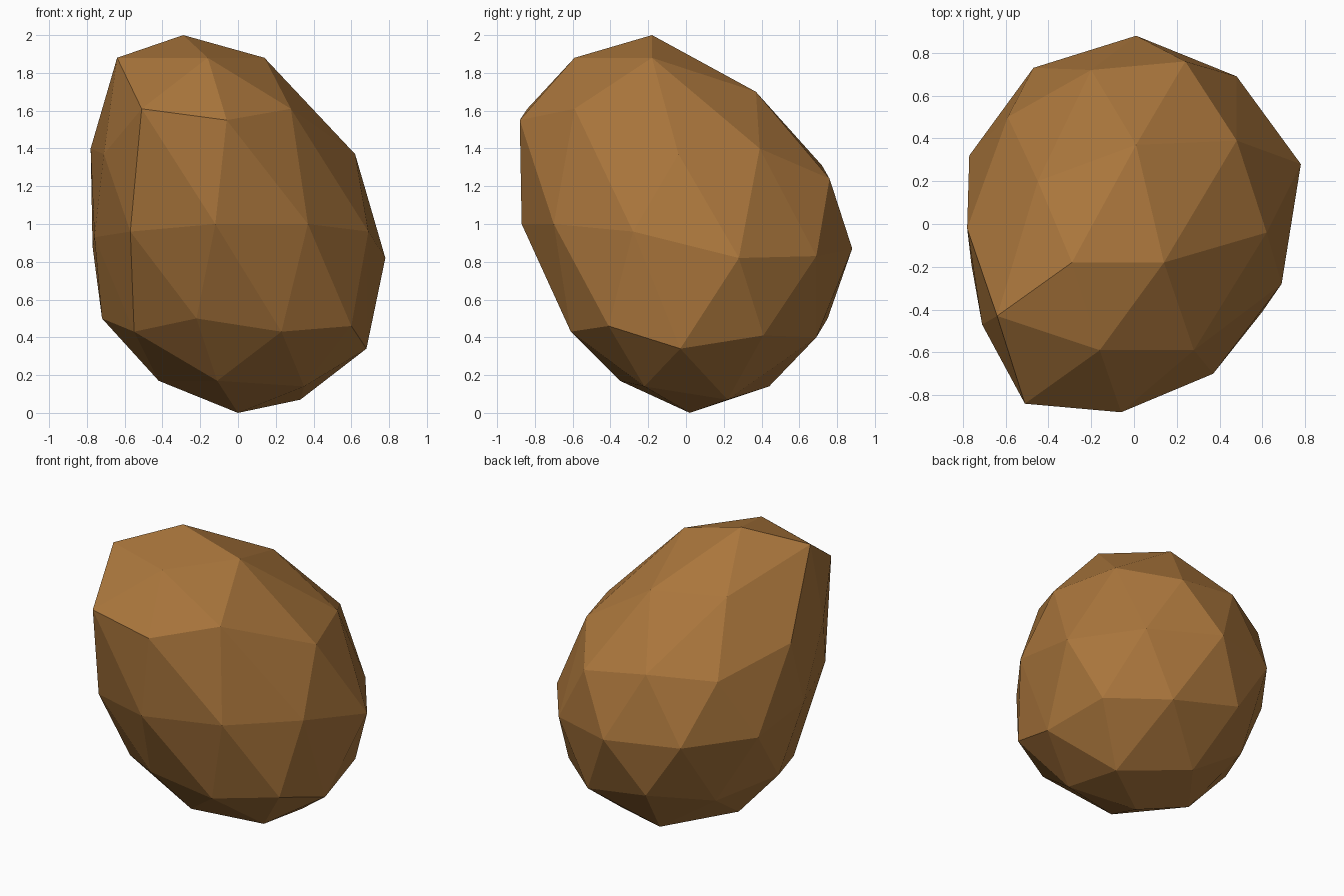
import bpy, bmesh, math

# Rock: a 42-point icosphere whose rings are pushed into an irregular, leaning lump.
# Rings run bottom to top, each ring anticlockwise from +x.
rings = [
    [(0, .02, 0)],
    [(.33, .22, .07), (-.11, .44, .14), (-.42, .03, .17), (-.11, -.35, .17), (.35, -.22, .14)],
    [(.68, -.03, .34), (.26, .69, .40), (-.52, .42, .42), (-.55, -.38, .43), (.23, -.61, .43)],
    [(.60, .41, .41), (-.22, .75, .50), (-.72, .03, .50), (-.22, -.63, .50), (.60, -.41, .46)],
    [(.78, .28, .82), (.48, .69, .83), (.01, .88, .87), (-.47, .73, .88), (-.77, .32, .88),
     (-.76, -.19, .93), (-.57, -.69, .96), (-.12, -.87, 1.0), (.37, -.70, 1.0), (.69, -.28, .96)],
    [(.62, -.04, 1.37), (.24, .76, 1.24), (-.59, .50, 1.28), (-.71, -.47, 1.37), (-.06, -.88, 1.55)],
    [(.48, .39, 1.40), (-.20, .72, 1.31), (-.78, -.02, 1.40), (-.51, -.84, 1.61), (.28, -.59, 1.61)],
    [(.14, -.18, 1.88), (.01, .37, 1.70), (-.45, .20, 1.71), (-.64, -.43, 1.88), (-.16, -.59, 1.88)],
    [(-.29, -.18, 2.0)],
]


def ring_order(v):
    return (round(v.co.z, 2), (math.atan2(v.co.y, v.co.x) + .1) % math.tau)


bm = bmesh.new()
bmesh.ops.create_icosphere(bm, subdivisions=2, radius=1)
targets = [p for ring in rings for p in ring]
for v, p in zip(sorted(bm.verts, key=ring_order), targets):
    v.co = p
bmesh.ops.recalc_face_normals(bm, faces=bm.faces)

mesh = bpy.data.meshes.new("rock")
bm.to_mesh(mesh)
bm.free()
rock = bpy.data.objects.new("rock", mesh)
bpy.context.collection.objects.link(rock)

# Single warm brown
brown = bpy.data.materials.new("warm brown")
brown.diffuse_color = (.40, .18, .045, 1)
mesh.materials.append(brown)
